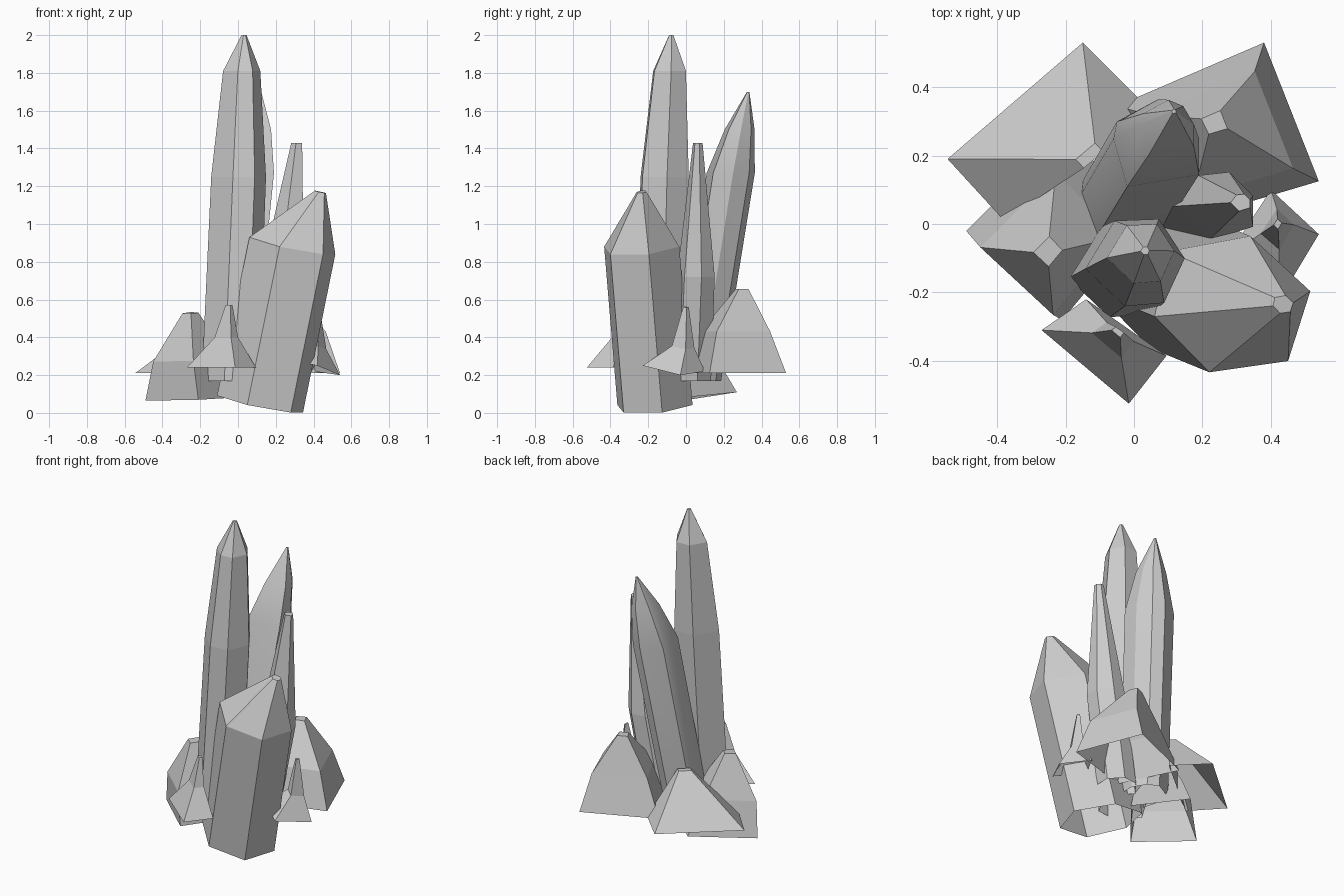
import bpy, bmesh, math
from mathutils import Vector


def crystal(name, ring, slices, smooth=False):
    """Loft scaled copies of a ring through slices (x, y, z, scale), bottom to top.
    The hidden underside is left open."""
    pts = [Vector(p) for p in ring]
    centre = sum(pts, Vector()) / len(pts)
    bm = bmesh.new()
    loops = []
    for x, y, z, s in slices:
        loops.append([bm.verts.new(Vector((x, y, z)) + (p - centre) * s) for p in pts])
    n = len(pts)
    for a, b in zip(loops, loops[1:]):
        for i in range(n):
            j = (i + 1) % n
            bm.faces.new((a[i], a[j], b[j], b[i]))
    bm.faces.new(loops[-1])
    bmesh.ops.recalc_face_normals(bm, faces=bm.faces)
    mesh = bpy.data.meshes.new(name)
    bm.to_mesh(mesh)
    bm.free()
    obj = bpy.data.objects.new(name, mesh)
    bpy.context.collection.objects.link(obj)
    if smooth:
        bpy.ops.object.select_all(action='DESELECT')
        obj.select_set(True)
        bpy.context.view_layer.objects.active = obj
        bpy.ops.object.shade_smooth_by_angle(angle=math.radians(28))
    return obj


# Tall central crystal
crystal("tall_crystal",
        [(-.06, .01, 0), (.07, .015, 0), (.145, -.10, 0),
         (.085, -.23, 0), (-.03, -.24, 0), (-.145, -.13, 0)],
        [(-.03, -.14, .17, 1.04), (.014, -.113, 1.25, 1),
         (.027, -.087, 1.81, .68), (.033, -.078, 2, .09)])

# Broad leaning crystal at the front right, with a slanted shoulder
crystal("broad_crystal",
        [(.22, -.433, .88), (.45, -.40, .84), (.515, -.196, .84),
         (.34, -.035, .88), (.10, -.08, .93), (.06, -.27, .93)],
        [(.11, -.166, .045, 1), (.281, -.236, .883, 1), (.435, -.235, 1.17, .13)])

# Back crystal leaning away
crystal("back_crystal",
        [(-.02, .11, 0), (-.06, .25, 0), (-.05, .30, 0), (.07, .365, 0),
         (.14, .335, 0), (.19, .25, 0), (.19, .145, 0)],
        [(-.04, .075, .17, .97), (.066, .25, 1.27, 1),
         (.098, .292, 1.5, .62), (.117, .33, 1.7, .05)], smooth=True)

# Thin crystal on the right
crystal("thin_crystal",
        [(.12, .05, 0), (.19, .14, 0), (.28, .15, 0),
         (.35, .08, 0), (.35, -.01, 0), (.22, -.05, 0)],
        [(.15, .04, .17, 1.03), (.25, .062, .72, 1), (.315, .065, 1.43, .25)])

# Short, flared crystals around the base
crystal("back_left_stub",
        [(-.15, .53, .21), (-.545, .19, .21), (-.38, .01, .21), (.03, .35, .21)],
        [(-.261, .27, .21, 1), (-.13, .20, .49, .14)])

crystal("back_right_stub",
        [(.38, .53, .21), (.54, .125, .21), (.12, 0, .21), (-.05, .345, .21)],
        [(.2475, .25, .21, 1), (.26, .25, .43, .7), (.235, .295, .655, .13)])

crystal("left_stub",
        [(-.49, -.02, .065), (-.21, -.28, .07), (.04, .02, .085), (-.2, .27, .11)],
        [(-.215, -.003, .082, 1), (-.24, -.055, .285, .76), (-.25, -.08, .53, .16)])

crystal("front_spike",
        [(-.27, -.31, 0), (-.015, -.525, 0), (.095, -.385, 0), (-.14, -.22, 0)],
        [(-.0825, -.36, .24, 1), (-.06, -.335, .40, .34), (-.047, -.315, .57, .1)])

crystal("right_spike",
        [(.54, -.03, .2), (.40, .10, .22), (.27, -.10, .28), (.42, -.23, .25)],
        [(.4075, -.065, .2375, 1), (.42, -.015, .35, .36), (.42, 0, .56, .09)])
